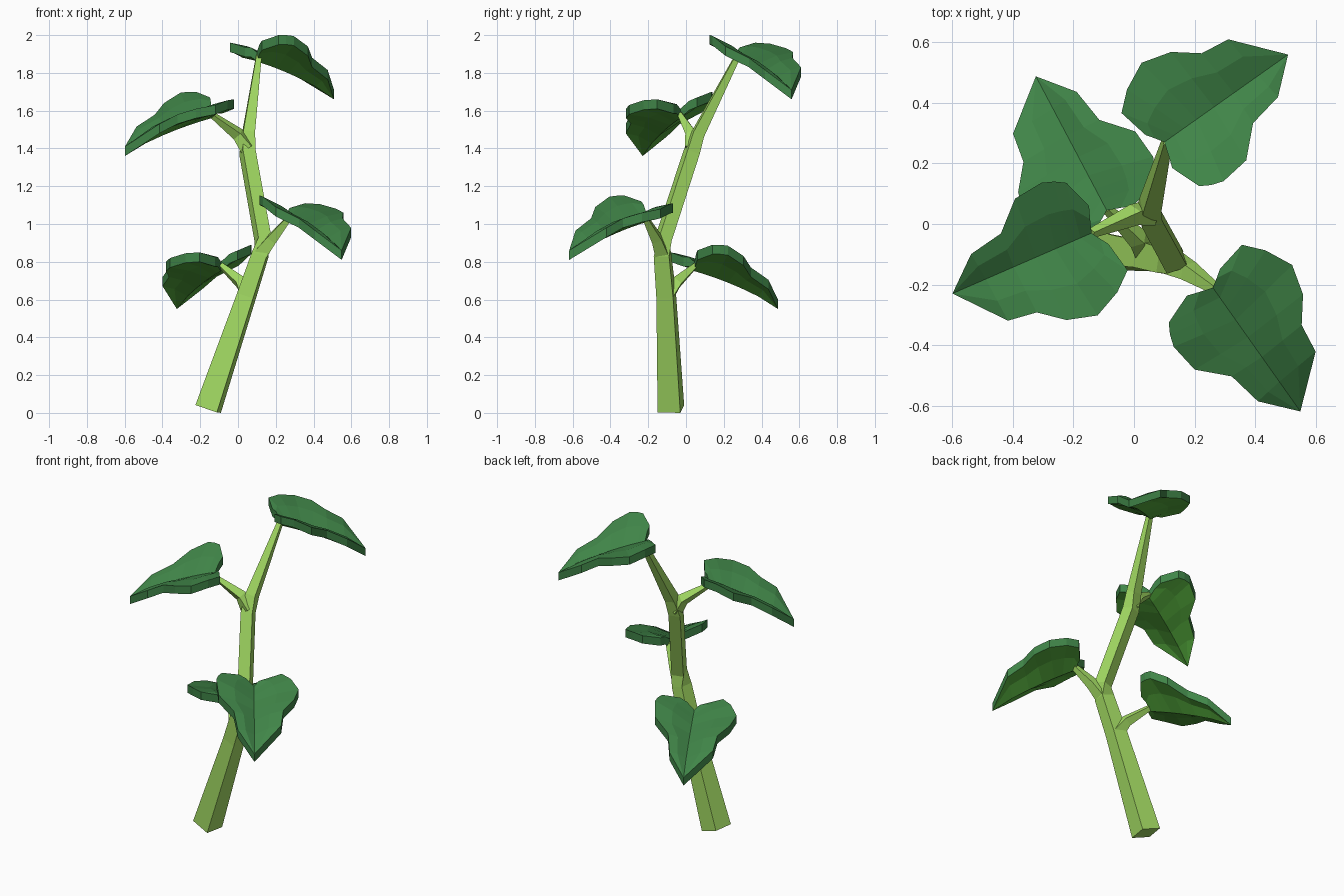
import bpy, bmesh, math
from mathutils import Vector

if "Cube" in bpy.data.objects:
    bpy.data.objects.remove(bpy.data.objects["Cube"])


def material(name, srgb):
    m = bpy.data.materials.new(name)
    lin = [((c / 255 + 0.055) / 1.055) ** 2.4 for c in srgb]
    m.diffuse_color = (*lin, 1)
    m.use_nodes = True
    m.node_tree.nodes["Principled BSDF"].inputs["Base Color"].default_value = m.diffuse_color
    return m


STEM = material("stem light green", (163, 219, 99))
LEAF = material("leaf deep green", (64, 133, 72))
UNDER = material("leaf underside green", (84, 170, 60))


def make_object(name, bm, mats):
    bmesh.ops.recalc_face_normals(bm, faces=bm.faces)
    me = bpy.data.meshes.new(name)
    bm.to_mesh(me)
    bm.free()
    for m in mats:
        me.materials.append(m)
    ob = bpy.data.objects.new(name, me)
    bpy.context.collection.objects.link(ob)
    return ob


def tube(name, path):
    """Square tube through (point, half width, yaw) rings, each square to the path."""
    bm = bmesh.new()
    pts = [Vector(p[0]) for p in path]
    rings = []
    for i, (p, h, yaw) in enumerate(path):
        ref = Vector((math.cos(math.radians(yaw)), math.sin(math.radians(yaw)), 0))
        before = pts[max(i - 1, 0)]
        after = pts[min(i + 1, len(pts) - 1)]
        t = (after - before).normalized()
        b = t.cross(ref).normalized()
        a = b.cross(t).normalized()
        rings.append([bm.verts.new(pts[i] + a * h * s + b * h * r)
                      for s, r in ((-1, -1), (1, -1), (1, 1), (-1, 1))])
    for lo, hi in zip(rings, rings[1:]):
        for k in range(4):
            n = (k + 1) % 4
            bm.faces.new((lo[k], lo[n], hi[n], hi[k]))
    bm.faces.new(rings[0][::-1])
    bm.faces.new(rings[-1])
    return make_object(name, bm, [STEM])


# Leaf outline: along the leaf, sideways, height (relative to the leaf base)
MID = [0, .04, .08, .13, .2, .28, .38]
LEFT = [(-.037, .055, .065), (-.06, .16, .09), (0, .213, .085), (.09, .257, .06),
        (.19, .23, .04), (.27, .168, .01), (.368, .155, -.04)]
RIGHT = [(-.028, -.085, .10), (.01, -.185, .13), (.045, -.205, .13), (.085, -.218, .125),
         (.186, -.205, .07), (.275, -.118, .01), (.392, -.095, -.055)]


def rib_height(u):
    return .04 - .25 * u - .26 * u * u


def leaf(name, base, tip_xy):
    base = Vector(base)
    d = (Vector((*tip_xy, 0)) - Vector((base.x, base.y, 0))).normalized()
    n = Vector((-d.y, d.x, 0))
    bm = bmesh.new()

    def vert(u, v, z):
        return bm.verts.new(base + d * u + n * v + Vector((0, 0, z)))

    mids = [vert(u, 0, rib_height(u)) for u in MID]
    tip = vert(.5, 0, rib_height(.5) - .01)
    for side in (LEFT, RIGHT):
        edge = [vert(*e) for e in side]
        half = [vert((u + e[0]) / 2, e[1] * .52, (rib_height(u) + e[2]) / 2 + .012)
                for u, e in zip(MID, side)]
        for inner, outer in ((mids, half), (half, edge)):
            for i in range(len(MID) - 1):
                bm.faces.new((inner[i], inner[i + 1], outer[i + 1], outer[i]))
            bm.faces.new((inner[-1], tip, outer[-1]))
    bmesh.ops.recalc_face_normals(bm, faces=bm.faces)
    if sum(f.normal.z for f in bm.faces) < 0:
        bmesh.ops.reverse_faces(bm, faces=bm.faces)
    top = list(bm.faces)
    # Thickness: a lower copy in the underside colour, joined by a rim
    rim_edges = [e for e in bm.edges if e.is_boundary]
    low = {v: bm.verts.new(v.co - Vector((0, 0, .05))) for v in list(bm.verts)}
    for f in top:
        bm.faces.new([low[v] for v in reversed(f.verts)]).material_index = 1
    for e in rim_edges:
        a, b = e.verts
        bm.faces.new((a, b, low[b], low[a]))
    return make_object(name, bm, [LEAF, UNDER])


# Main stem, zigzagging and twisting a little at each fork
tube("main_stem", [((-.158, -.08, .021), .061, -10), ((.045, -.105, .62), .045, -10),
                   ((.118, -.125, .84), .041, -8), ((.132, -.12, .92), .036, 18),
                   ((.05, .03, 1.38), .035, 18), ((.055, .065, 1.48), .031, 10),
                   ((.11, .275, 1.89), .014, 10)])

# Side stalks, flared where they leave the stem
for name, path in (
    ("low_stalk", [((.05, -.10, .62), .035), ((.015, -.05, .69), .026), ((-.09, .05, .78), .012)]),
    ("middle_stalk", [((.12, -.125, .84), .036), ((.18, -.155, .92), .027), ((.27, -.215, 1.03), .014)]),
    ("high_stalk", [((.05, .035, 1.40), .033), ((.0, .03, 1.475), .026), ((-.14, -.03, 1.58), .012)]),
):
    tube(name, [(p, h, -10) for p, h in path])

# Leaves
leaf("top_leaf", (.10, .27, 1.87), (.51, .56))
leaf("high_leaf", (-.14, -.03, 1.57), (-.60, -.23))
leaf("middle_leaf", (.26, -.21, 1.02), (.55, -.62))
leaf("low_leaf", (-.09, .045, .76), (-.32, .48))
